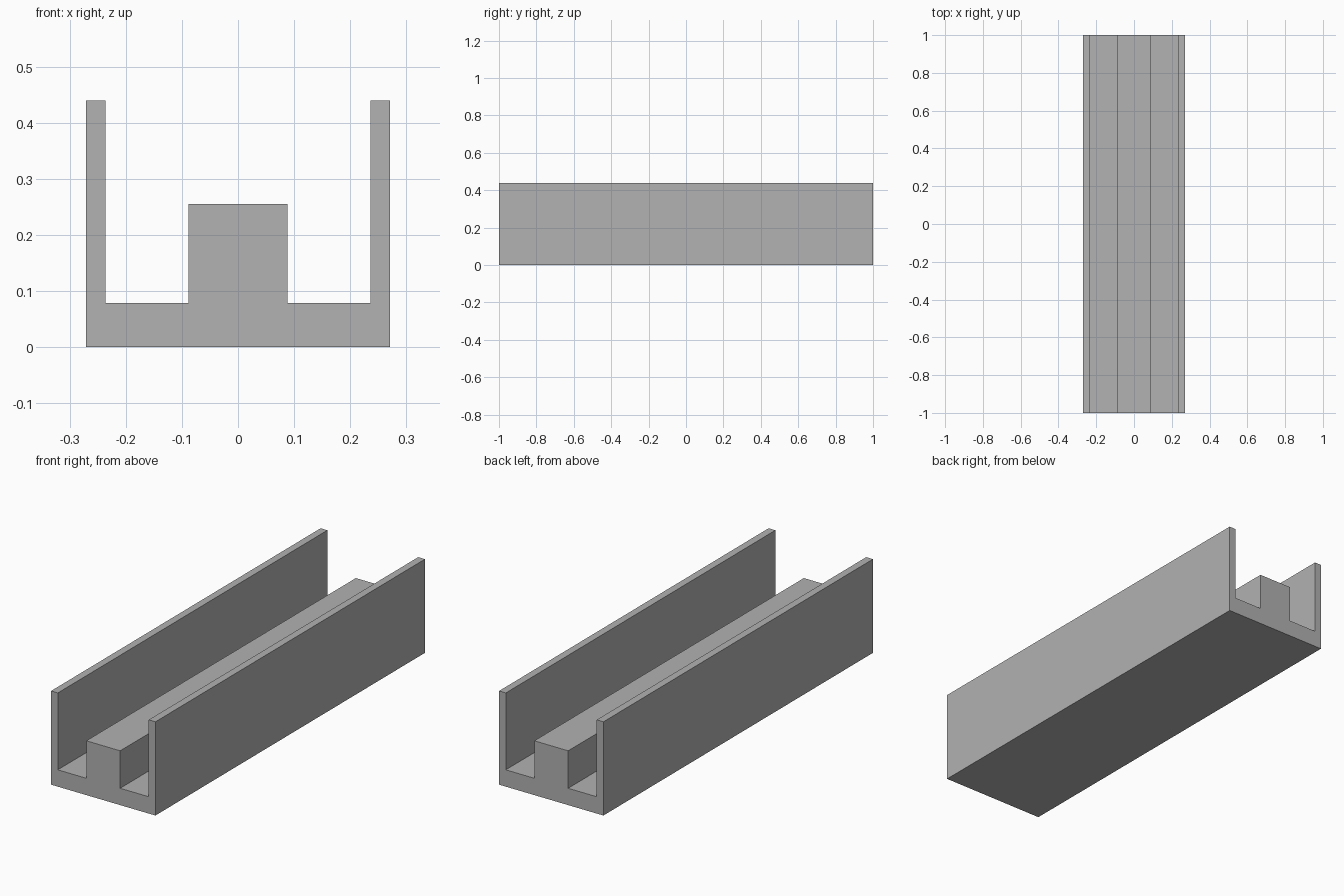
import bpy
import bmesh

cube = bpy.data.objects.get("Cube")
if cube:
    bpy.data.objects.remove(cube, do_unlink=True)

# Single plain grey
grey = bpy.data.materials.new("plain_grey")
grey.use_nodes = True
colour = (0.445, 0.445, 0.445, 1)
grey.diffuse_color = colour
grey.node_tree.nodes["Principled BSDF"].inputs["Base Color"].default_value = colour

# Channel cross-section: right half from the outer wall inward, then mirrored
half = [(0.271, 0), (0.271, 0.44), (0.236, 0.44), (0.236, 0.079),
        (0.088, 0.079), (0.088, 0.255)]
profile = half + [(-x, z) for x, z in reversed(half)]

# Extrude the section along the full length
bm = bmesh.new()
end = bm.faces.new([bm.verts.new((x, -1, z)) for x, z in profile])
extruded = bmesh.ops.extrude_face_region(bm, geom=[end], use_keep_orig=True)
moved = [v for v in extruded["geom"] if isinstance(v, bmesh.types.BMVert)]
bmesh.ops.translate(bm, verts=moved, vec=(0, 2, 0))
bmesh.ops.recalc_face_normals(bm, faces=bm.faces)

mesh = bpy.data.meshes.new("channel_rail")
bm.to_mesh(mesh)
bm.free()
mesh.materials.append(grey)
rail = bpy.data.objects.new("channel_rail", mesh)
bpy.context.collection.objects.link(rail)
